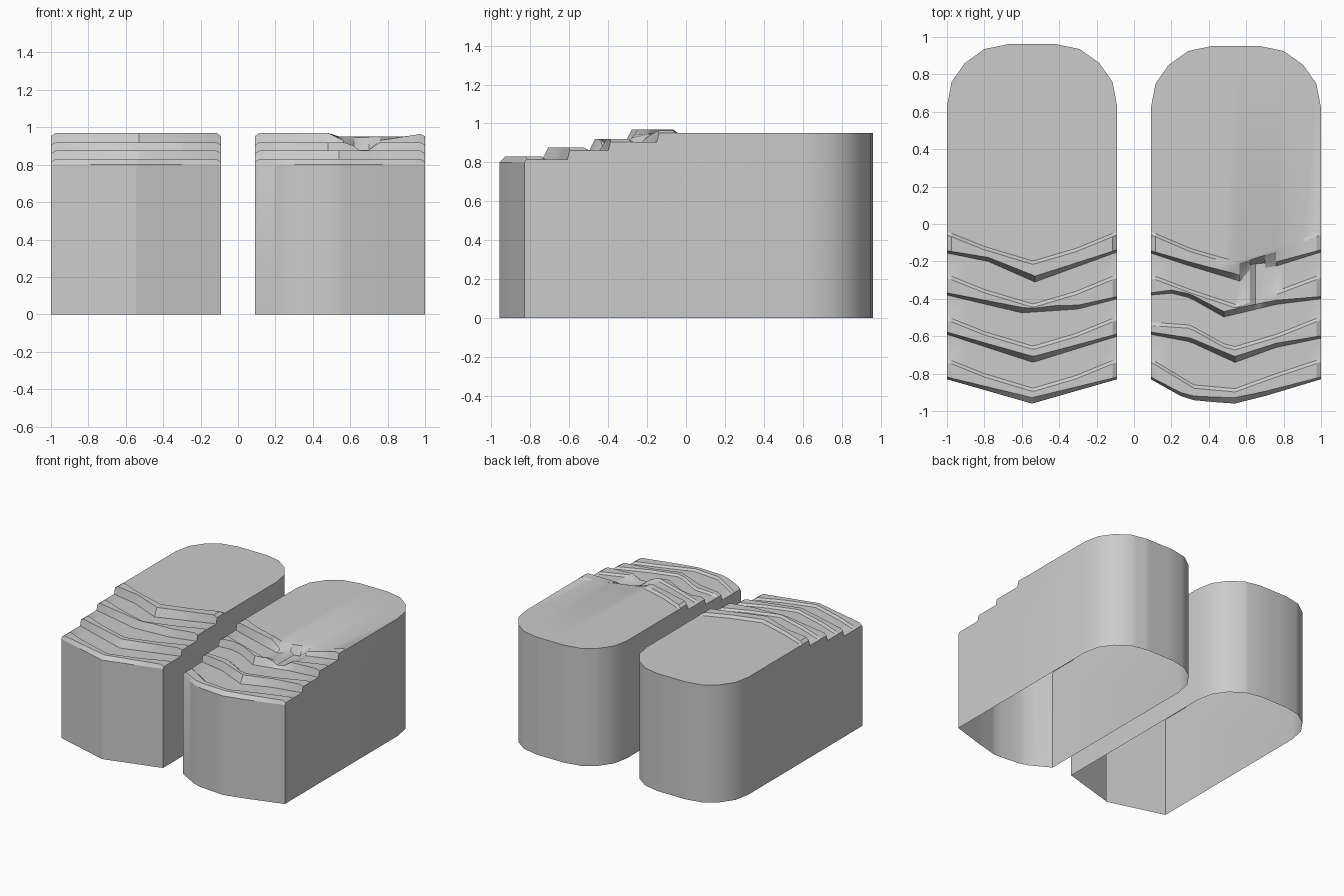
import bpy, bmesh, math

if "Cube" in bpy.data.objects:
    bpy.data.objects.remove(bpy.data.objects["Cube"])

BASE = [0.80, 0.815, 0.86, 0.905]      # foot of each ridge
TOP = [0.83, 0.875, 0.92, 0.97]        # crest of each ridge
BACK = [0.815, 0.86, 0.905, 0.95]      # level just behind each ridge
GROOVE = [(0.48, 0.97), (0.62, 0.90), (0.65, 0.877), (0.70, 0.88), (0.76, 0.93), (1, 0.968)]
ROUND = [(0, .63), (.025, .76), (.095, .86), (.2, .935), (.33, .962)]  # half of rounded back


def interp(line, x):
    for (x0, y0), (x1, y1) in zip(line, line[1:]):
        if x <= x1 + 1e-6:
            return y0 + (y1 - y0) * max(0, (x - x0) / (x1 - x0))
    return line[-1][1]


def block(name, x0, fronts, backs, groove=False, yb=0.0):
    x1 = x0 + 0.91
    outline = [(x0 + a, b + yb) for a, b in ROUND] + [(x1 - a, b + yb) for a, b in reversed(ROUND)]
    lines = fronts + backs + [outline] + ([GROOVE] if groove else [])
    xs = []
    for x in sorted({p[0] for l in lines for p in l} | {x0, x1}):
        if not xs or x - xs[-1] > 0.012:
            xs.append(x)
    xs[-1] = x1
    bm = bmesh.new()
    cols = []
    for i, x in enumerate(xs):
        end = i in (0, len(xs) - 1)
        lean = 0.012 + 0.02 * min(x - x0, x1 - x) / 0.455
        col = [(interp(fronts[0], x), 0.0)]
        for k in range(4):
            f, b = interp(fronts[k], x), interp(backs[k], x)
            bt = b - 0.018
            ft = min(f + lean, bt - 0.006)
            top = TOP[k] - (0.018 if end else 0)
            zs = [BASE[k], top, top, BACK[k]]
            if end:
                zs[1] = zs[2] = max(top, BACK[k])
            # worn channel cut through the two upper ridges
            if groove and k >= 2 and x > 0.48:
                g = interp(GROOVE, x)
                low = [min(z, g) for z in zs]
                zs = low if k == 2 else [low[0], low[1], max(low[2], 0.945), zs[3]]
            col += list(zip((f, ft, bt, b), zs))
        yend = interp(outline, x)
        col += [(yend, 0.95), (yend, 0.0)]
        cols.append([bm.verts.new((x, y, z)) for y, z in col])
    # top, front and back strips between neighbouring columns (underside is open)
    for a, b in zip(cols, cols[1:]):
        for j in range(len(a) - 1):
            bm.faces.new((a[j], b[j], b[j + 1], a[j + 1]))
    # flat side walls
    bm.faces.new(cols[0])
    bm.faces.new(cols[-1][::-1])
    bmesh.ops.recalc_face_normals(bm, faces=bm.faces)
    me = bpy.data.meshes.new(name)
    bm.to_mesh(me)
    bm.free()
    ob = bpy.data.objects.new(name, me)
    bpy.context.collection.objects.link(ob)
    bpy.ops.object.select_all(action='DESELECT')
    ob.select_set(True)
    bpy.context.view_layer.objects.active = ob
    bpy.ops.object.shade_smooth_by_angle(angle=math.radians(25))


# left block: regular chevron ridges
block("left_stepped_block", -1.0,
      [[(-1, -.83), (-.545, -.96), (-.09, -.83)],
       [(-1, -.59), (-.54, -.74), (-.09, -.60)],
       [(-1, -.38), (-.6, -.475), (-.3, -.455), (-.09, -.40)],
       [(-1, -.155), (-.78, -.20), (-.53, -.31), (-.09, -.15)]],
      [[(-1, y), (-.8, y - .08), (-.54, y - .158), (-.31, y - .09), (-.09, y)]
       for y in (-.72, -.495, -.27, -.04)])

# right block: irregular ridges with a worn channel
block("right_stepped_block", 0.09,
      [[(.09, -.83), (.25, -.92), (.33, -.945), (.54, -.96), (.7, -.92), (1, -.83)],
       [(.09, -.59), (.3, -.63), (.54, -.74), (.76, -.66), (1, -.61)],
       [(.09, -.38), (.2, -.37), (.3, -.395), (.48, -.497), (.76, -.43), (1, -.40)],
       [(.09, -.155), (.3, -.225), (.565, -.305), (.62, -.245), (.76, -.225), (1, -.15)]],
      [[(.09, -.72), (.32, -.86), (.54, -.88), (.76, -.80), (1, -.72)],
       [(.09, -.525), (.3, -.54), (.48, -.64), (.54, -.655), (.76, -.59), (1, -.495)],
       [(.09, -.27), (.3, -.35), (.54, -.43), (.76, -.36), (1, -.27)],
       [(.09, -.04), (.3, -.13), (.54, -.2), (.76, -.13), (1, -.04)]],
      groove=True, yb=-0.01)
